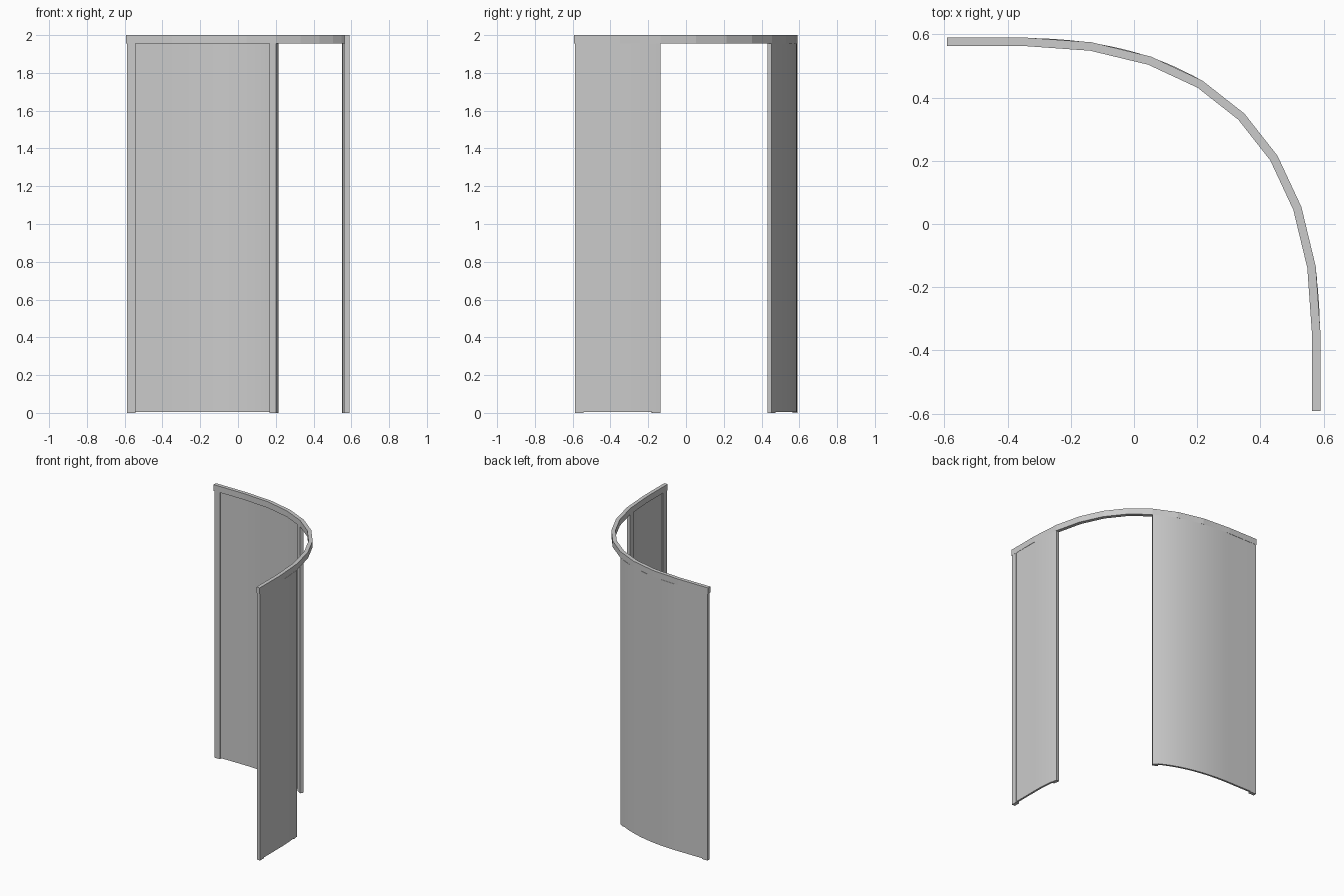
import bpy, bmesh
from mathutils import Vector

if "Cube" in bpy.data.objects:
    bpy.data.objects.remove(bpy.data.objects["Cube"])

C, S, K = 0.577, -0.35, 0.651   # wall line, start of the bend, bend fullness
R = C - S


def bend(t):
    """Point on the quarter bend, t = 0 (back wall) to 1 (right wall)."""
    a, b, c, d = (1 - t) ** 3, 3 * t * (1 - t) ** 2, 3 * t * t * (1 - t), t ** 3
    return Vector((S + R * (b * K + c + d), S + R * (a + b + c * K)))


def bend_part(t0, t1, n):
    return [bend(t0 + (t1 - t0) * i / n) for i in range(n + 1)]


def sweep(name, pts, inner, outer, z0, z1, smooth=False):
    """Rectangular section swept along a plan path with mitred corners."""
    bm = bmesh.new()
    rings = []
    for i, p in enumerate(pts):
        dirs = []
        if i > 0:
            dirs.append((p - pts[i - 1]).normalized())
        if i < len(pts) - 1:
            dirs.append((pts[i + 1] - p).normalized())
        t = sum(dirs, Vector((0, 0))).normalized()
        n = Vector((-t.y, t.x)) / max(0.5, t.dot(dirs[0]))
        rings.append([bm.verts.new((*(p + n * o), z)) for o, z in
                      ((inner, z0), (outer, z0), (outer, z1), (inner, z1))])
    for a, b in zip(rings, rings[1:]):
        for j in range(4):
            k = (j + 1) % 4
            bm.faces.new((a[j], a[k], b[k], b[j]))
    bm.faces.new(rings[0])
    bm.faces.new(rings[-1][::-1])
    bmesh.ops.recalc_face_normals(bm, faces=bm.faces)
    me = bpy.data.meshes.new(name)
    bm.to_mesh(me)
    bm.free()
    ob = bpy.data.objects.new(name, me)
    bpy.context.collection.objects.link(ob)
    if smooth:
        bpy.ops.object.select_all(action='DESELECT')
        ob.select_set(True)
        bpy.context.view_layer.objects.active = ob
        bpy.ops.object.shade_smooth_by_angle(angle=0.5)
    return ob


E, W, TOP = 0.587, 0.045, 1.955   # panel end, post width, underside of rail

# Top rail: straight ends with a faceted bend
sweep("top_rail", [Vector((-0.592, C))] + bend_part(0, 1, 8) + [Vector((C, -0.592))],
      -0.0135, 0.0135, TOP, 2.0)

# Curved panels, set towards the outer side of the posts
back = [Vector((-E + 0.01, C))] + bend_part(0, 0.37, 18)
right = bend_part(0.88, 1, 6) + [Vector((C, -E + 0.01))]
for name, path in (("back_panel", back), ("right_panel", right)):
    sweep(name, path, -0.003, 0.0115, 0.005, TOP, True)

# Upright posts at both ends of each panel
posts = {
    "back_wall_post": [Vector((-E, C)), Vector((-E + W, C))],
    "back_opening_post": bend_part(0.346, 0.375, 2),
    "right_opening_post": bend_part(0.875, 0.902, 2),
    "right_wall_post": [Vector((C, -E + W)), Vector((C, -E))],
}
for name, path in posts.items():
    sweep(name, path, -0.0125, 0.0125, 0.0, TOP)
